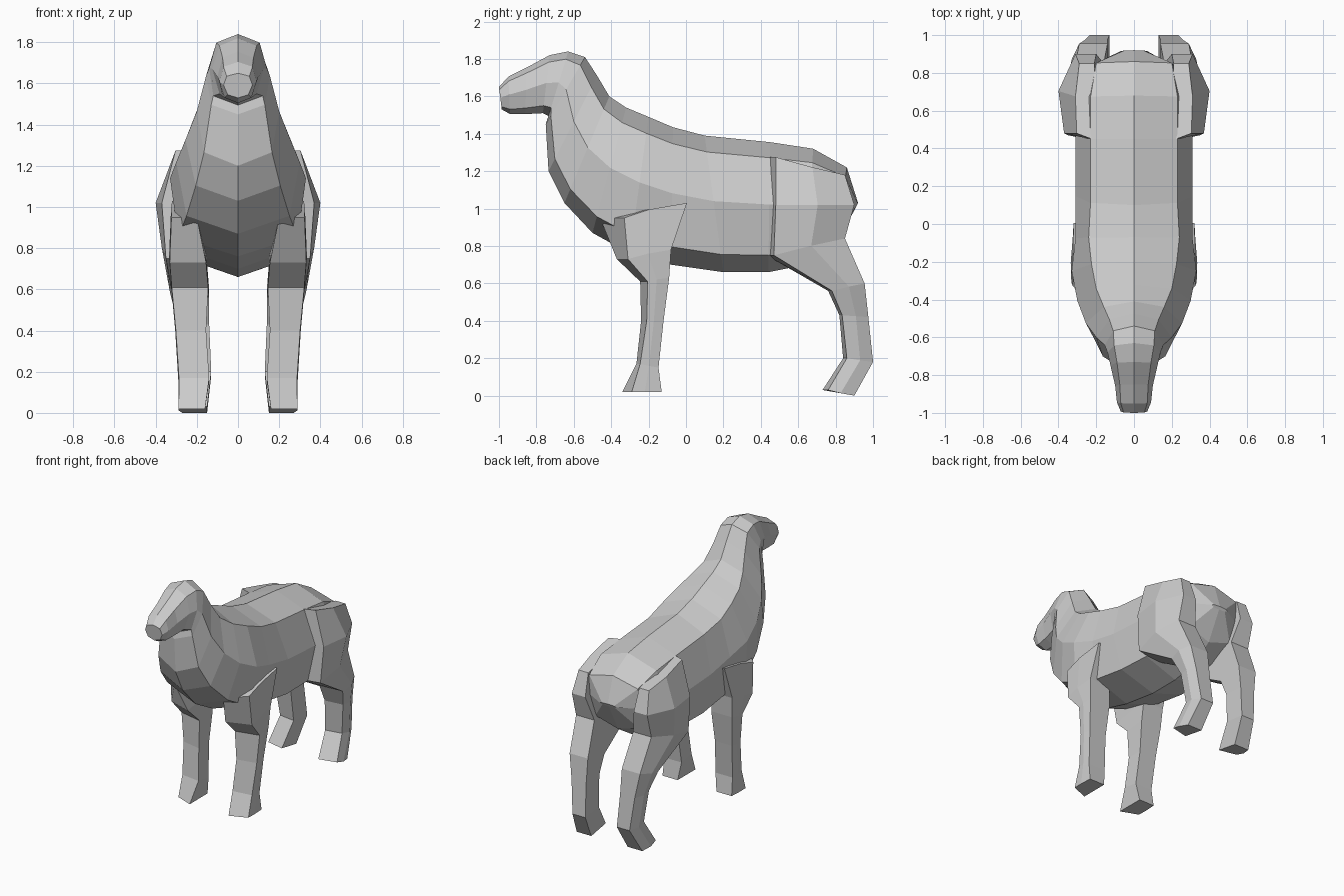
import bpy, bmesh

wool = bpy.data.materials.new("plain_grey")
wool.diffuse_color = (0.6, 0.6, 0.6, 1)


def loft(name, rings, mirror=False):
    """Skin a list of closed rings with flat quads and cap both ends."""
    bm = bmesh.new()
    loops = [[bm.verts.new(p) for p in ring] for ring in rings]
    n = len(loops[0])
    for a, b in zip(loops, loops[1:]):
        for i in range(n):
            j = (i + 1) % n
            bm.faces.new((a[i], a[j], b[j], b[i]))
    bm.faces.new(loops[0])
    bm.faces.new(loops[-1])
    bmesh.ops.recalc_face_normals(bm, faces=bm.faces)
    mesh = bpy.data.meshes.new(name)
    bm.to_mesh(mesh)
    bm.free()
    mesh.materials.append(wool)
    obj = bpy.data.objects.new(name, mesh)
    bpy.context.collection.objects.link(obj)
    if mirror:
        obj.modifiers.new("other_side", 'MIRROR').use_axis[0] = True
    return obj


def body_ring(ty, tz, cy, cz, w_top, w_side, w_low):
    """Eight-sided slice from back (ty, tz) to belly (cy, cz) with three half widths."""
    def at(x, f):
        return (x, ty + (cy - ty) * f, tz + (cz - tz) * f)
    half = [at(w_top, 0.12), at(w_side, 0.48), at(w_low, 0.87)]
    other = [(-x, y, z) for x, y, z in reversed(half)]
    return [at(0, 0)] + half + [at(0, 1)] + other


def leg_ring(yf, zf, yb, zb, x_in, x_out, skew, taper):
    """Five-sided slice: outer front, bulging outer middle, outer back, inner back, inner front."""
    m = 0.57
    return [(x_out - taper / 3, yf + skew, zf),
            (x_out, yf + (yb - yf) * m, zf + (zb - zf) * m),
            (x_out - taper, yb, zb),
            (x_in, yb, zb),
            (x_in, yf, zf)]


# Torso slices from rump to chest
torso = [
    (0.92, 1.03, 0.91, 1.01, 0.05, 0.07, 0.05),
    (0.86, 1.22, 0.80, 0.80, 0.20, 0.22, 0.18),
    (0.68, 1.32, 0.64, 0.70, 0.23, 0.31, 0.24),
    (0.45, 1.355, 0.44, 0.66, 0.23, 0.31, 0.26),
    (0.10, 1.39, 0.20, 0.66, 0.23, 0.31, 0.27),
    (-0.07, 1.435, -0.08, 0.70, 0.24, 0.31, 0.27),
    (-0.20, 1.49, -0.30, 0.76, 0.225, 0.33, 0.29),
]
# Chest and neck slices fan upward to the throat
neck = [
    (-0.32, 1.54, -0.50, 0.87, 0.20, 0.30, 0.25),
    (-0.41, 1.60, -0.65, 1.03, 0.16, 0.255, 0.205),
    (-0.475, 1.71, -0.735, 1.20, 0.13, 0.20, 0.165),
    (-0.54, 1.81, -0.75, 1.45, 0.11, 0.155, 0.13),
]
# Head slices from crown to muzzle
head = [
    (-0.63, 1.84, -0.735, 1.495, 0.105, 0.14, 0.12),
    (-0.73, 1.82, -0.765, 1.51, 0.09, 0.125, 0.09),
    (-0.85, 1.755, -0.86, 1.505, 0.075, 0.10, 0.075),
    (-0.95, 1.705, -0.94, 1.505, 0.07, 0.09, 0.065),
    (-1.00, 1.65, -0.985, 1.53, 0.055, 0.07, 0.05),
]
loft("body", [body_ring(*r) for r in torso + neck + head])

# Front legs, shoulder to hoof
front = [
    (-0.46, 0.95, 0.005, 1.03, 0.20, 0.325, 0.13, 0.005),
    (-0.37, 0.73, -0.08, 0.78, 0.155, 0.335, 0.06, 0.01),
    (-0.245, 0.61, -0.09, 0.63, 0.145, 0.325, 0.04, 0.01),
    (-0.24, 0.40, -0.12, 0.40, 0.155, 0.305, 0.03, 0.01),
    (-0.265, 0.17, -0.147, 0.15, 0.14, 0.29, 0.02, 0.01),
    (-0.34, 0.02, -0.13, 0.02, 0.16, 0.29, 0.05, 0.005),
]
loft("front_legs", [leg_ring(*r) for r in front], mirror=True)

# Hind legs, raised haunch to hoof
hind = [
    (0.445, 1.275, 0.85, 1.18, 0.21, 0.31, 0.035, 0.02),
    (0.445, 1.02, 0.90, 1.02, 0.20, 0.40, 0.035, 0.09),
    (0.43, 0.75, 0.85, 0.84, 0.16, 0.37, 0.04, 0.06),
    (0.76, 0.56, 0.955, 0.60, 0.14, 0.33, 0.02, 0.04),
    (0.82, 0.43, 0.975, 0.42, 0.14, 0.29, 0.015, 0.03),
    (0.84, 0.20, 1.00, 0.18, 0.13, 0.265, 0.02, 0.03),
    (0.73, 0.03, 0.90, 0.00, 0.15, 0.29, 0.03, 0.02),
]
loft("hind_legs", [leg_ring(*r) for r in hind], mirror=True)
